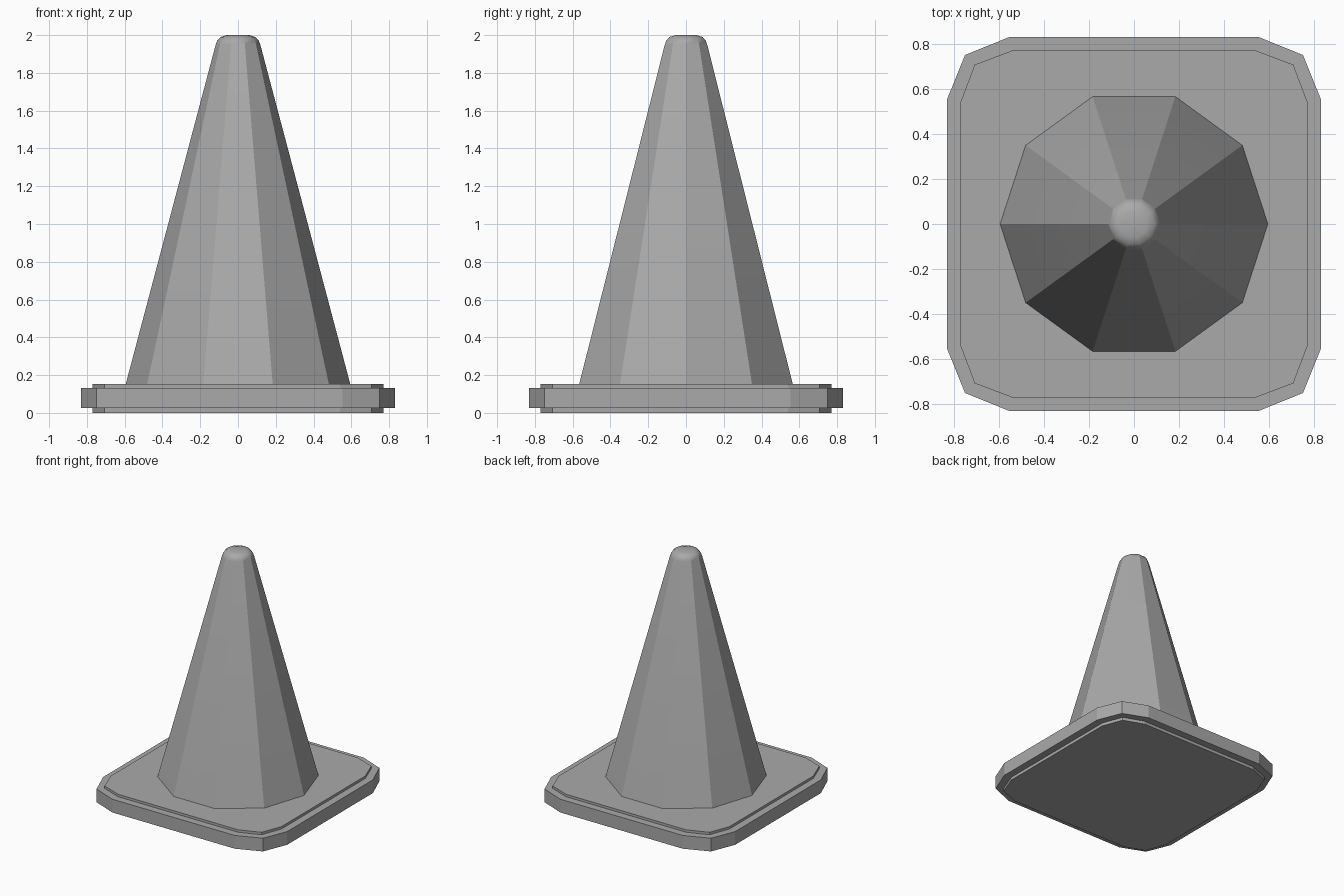
import bpy, bmesh
from math import cos, sin, pi, radians

cube = bpy.data.objects.get("Cube")
if cube:
    bpy.data.objects.remove(cube, do_unlink=True)

grey = bpy.data.materials.new("plain grey")
grey.use_nodes = True
colour = (0.4, 0.4, 0.4, 1)
grey.diffuse_color = colour
grey.node_tree.nodes["Principled BSDF"].inputs["Base Color"].default_value = colour


def loft(name, rings):
    """Skin a stack of closed rings and cap both ends."""
    bm = bmesh.new()
    loops = [[bm.verts.new(p) for p in ring] for ring in rings]
    n = len(loops[0])
    for a, b in zip(loops, loops[1:]):
        for i in range(n):
            j = (i + 1) % n
            bm.faces.new((a[i], a[j], b[j], b[i]))
    bm.faces.new(loops[0][::-1])
    bm.faces.new(loops[-1])
    mesh = bpy.data.meshes.new(name)
    bm.to_mesh(mesh)
    bm.free()
    mesh.materials.append(grey)
    obj = bpy.data.objects.new(name, mesh)
    bpy.context.collection.objects.link(obj)
    return obj


def slab_ring(half, corner, flat, z):
    """Square outline with each corner cut by two chamfers."""
    quarter = [(half, flat), (corner, corner), (flat, half)]
    ring = []
    for _ in range(4):
        ring += [(x, y, z) for x, y in quarter]
        quarter = [(-y, x) for x, y in quarter]
    return ring


def cone_ring(r, z, sides=10):
    return [(r * cos(2 * pi * i / sides), r * sin(2 * pi * i / sides), z) for i in range(sides)]


# Base: a wide rim around a slightly taller inner slab
loft("base_rim", [slab_ring(0.83, 0.75, 0.552, z) for z in (0.025, 0.133)])
loft("base_slab", [slab_ring(0.77, 0.707, 0.54, z) for z in (0, 0.153)])

# Ten-sided cone with a rounded tip
profile = [(0.595, 0.15), (0.118, 1.95), (0.109, 1.973), (0.092, 1.99), (0.06, 2.0)]
cone = loft("cone", [cone_ring(r, z) for r, z in profile])
bpy.ops.object.select_all(action="DESELECT")
cone.select_set(True)
bpy.context.view_layer.objects.active = cone
bpy.ops.object.shade_smooth_by_angle(angle=radians(30))
